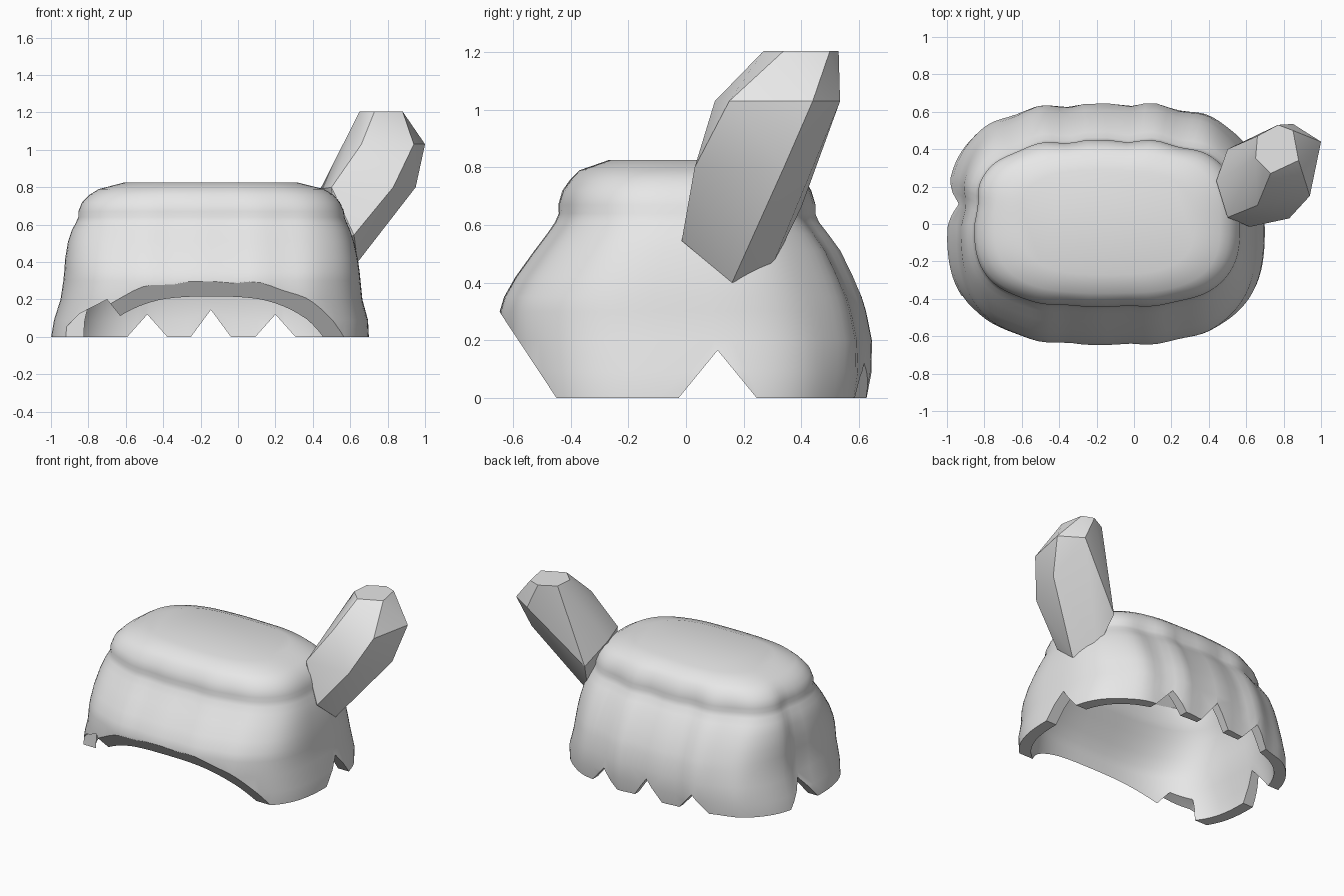
import bpy, bmesh, math
from mathutils import Vector

cube = bpy.data.objects.get("Cube")
if cube:
    bpy.data.objects.remove(cube, do_unlink=True)

# One flat grey for every part
grey = bpy.data.materials.new("light_grey")
grey.use_nodes = True
grey.diffuse_color = (0.8, 0.8, 0.8, 1)
grey.node_tree.nodes["Principled BSDF"].inputs["Base Color"].default_value = (0.8, 0.8, 0.8, 1)


def add_object(name, bm):
    bmesh.ops.recalc_face_normals(bm, faces=bm.faces[:])
    mesh = bpy.data.meshes.new(name)
    bm.to_mesh(mesh)
    bm.free()
    mesh.materials.append(grey)
    obj = bpy.data.objects.new(name, mesh)
    bpy.context.collection.objects.link(obj)
    return obj


def activate(obj):
    bpy.ops.object.select_all(action='DESELECT')
    obj.select_set(True)
    bpy.context.view_layer.objects.active = obj


SEGMENTS = 96
WALL_X, WALL_Y = 0.08, 0.052


def ring(bm, z, x0, x1, y0, y1, fold, inner=False):
    """Rounded-rectangle ring with soft vertical folds front and back."""
    cx, cy = (x0 + x1) / 2, (y0 + y1) / 2
    a = (x1 - x0) / 2 - (WALL_X if inner else 0)
    b = (y1 - y0) / 2 - (WALL_Y if inner else 0)
    verts = []
    for i in range(SEGMENTS):
        t = 2 * math.pi * i / SEGMENTS
        c, s = math.cos(t), math.sin(t)
        x = cx + a * math.copysign(abs(c) ** 0.68, c)
        y = cy + b * math.copysign(abs(s) ** 0.68, s)
        strength = 0.014 if s > 0 else 0.006
        y += math.copysign(strength, s) * fold * s * s * math.cos(2 * math.pi * (x + 0.2) / 0.3)
        if c < 0:
            x += 0.025 * fold * math.exp(-((y - 0.1) / 0.07) ** 2)
        verts.append(bm.verts.new((x, y, z)))
    return verts


# Hair shell: height, left/right extents, front/back extents, fold strength
profile = [
    (0.00, -1.00, 0.70, -0.62, 0.625, 0.6),
    (0.09, -0.985, 0.695, -0.635, 0.64, 0.8),
    (0.20, -0.95, 0.665, -0.645, 0.64, 1.0),
    (0.30, -0.935, 0.655, -0.645, 0.62, 1.0),
    (0.35, -0.93, 0.65, -0.63, 0.605, 1.0),
    (0.42, -0.925, 0.64, -0.59, 0.575, 1.0),
    (0.51, -0.91, 0.62, -0.525, 0.53, 1.0),
    (0.57, -0.89, 0.60, -0.48, 0.487, 0.9),
    (0.61, -0.868, 0.582, -0.453, 0.457, 0.8),
    (0.64, -0.855, 0.57, -0.44, 0.444, 0.8),
    (0.67, -0.855, 0.567, -0.442, 0.446, 0.7),
    (0.72, -0.835, 0.545, -0.428, 0.432, 0.5),
    (0.76, -0.795, 0.51, -0.40, 0.41, 0.3),
    (0.79, -0.745, 0.46, -0.37, 0.38, 0.1),
    (0.825, -0.61, 0.32, -0.27, 0.29, 0.0),
]
bm = bmesh.new()
inner = [ring(bm, *p[:5], 0, True) for p in profile[:9]]
inner.append(ring(bm, 0.70, *profile[11][1:5], 0, True))
inner.append(ring(bm, 0.755, *profile[13][1:5], 0, True))
outer = [ring(bm, *p) for p in profile]
loops = inner[::-1] + outer
for low, high in zip(loops, loops[1:]):
    for i in range(SEGMENTS):
        j = (i + 1) % SEGMENTS
        bm.faces.new((low[i], low[j], high[j], high[i]))
bm.faces.new(loops[0])
bm.faces.new(loops[-1])
hair_shell = add_object("hair_shell", bm)


def cut_prism(points, along_x, start, end):
    """Cut a prism out of the shell; points are (y, z) or (x, z)."""
    bm = bmesh.new()

    def place(p, d):
        return bm.verts.new((d, p[0], p[1]) if along_x else (p[0], d, p[1]))
    near = [place(p, start) for p in points]
    far = [place(p, end) for p in points]
    bm.faces.new(near)
    bm.faces.new(far[::-1])
    for i in range(len(points)):
        j = (i + 1) % len(points)
        bm.faces.new((near[j], near[i], far[i], far[j]))
    cutter = add_object("cutter", bm)
    cutter.hide_render = True
    mod = hair_shell.modifiers.new("cut", 'BOOLEAN')
    mod.operation = 'DIFFERENCE'
    mod.solver = 'EXACT'
    mod.object = cutter
    activate(hair_shell)
    bpy.ops.object.modifier_apply(modifier=mod.name)
    bpy.data.objects.remove(cutter, do_unlink=True)


def notch(centre, half, height, along_x, start, end):
    tri = [(centre - 2 * half, -height), (centre + 2 * half, -height), (centre, height)]
    cut_prism(tri, along_x, start, end)


# Sloping front opening, with its -x corner cut further back
cut_prism([(-0.417, -0.05), (-0.9, 0.68), (-0.9, -0.05)], True, -1.3, 1.1)
cut_prism([(-1.1, -0.05), (-1.1, 0.05), (-0.92, 0.05), (-0.845, 0.125),
           (-0.70, 0.2), (-0.5, -0.05)], False, -0.9, -0.385)
# Pointed notches on the back and through both sides
for centre, height in ((-0.485, 0.12), (-0.145, 0.145), (0.2, 0.12)):
    notch(centre, 0.107, height, False, 0.3, 0.9)
notch(0.11, 0.135, 0.165, True, -1.3, 1.1)
activate(hair_shell)
bpy.ops.object.shade_smooth_by_angle(angle=math.radians(30))

# Faceted side ponytail
corners = [
    (0.65, 0.35, 1.205), (0.73, 0.27, 1.205), (0.88, 0.34, 1.205),
    (0.85, 0.50, 1.205), (0.77, 0.53, 1.205), (0.66, 0.47, 1.205),
    (1.0, 0.44, 1.03), (0.94, 0.15, 1.03), (0.66, 0.10, 1.03),
    (0.85, 0.535, 1.03), (0.60, 0.44, 1.03),
    (0.95, 0.34, 0.80), (0.83, 0.03, 0.80), (0.50, 0.035, 0.80),
    (0.44, 0.23, 0.79), (0.50, 0.40, 0.66),
    (0.62, -0.015, 0.545), (0.52, 0.07, 0.485),
    (0.64, 0.16, 0.40), (0.55, 0.29, 0.435),
]
bm = bmesh.new()
for corner in corners:
    bm.verts.new(Vector(corner))
bmesh.ops.convex_hull(bm, input=bm.verts[:])
bmesh.ops.dissolve_limit(bm, angle_limit=math.radians(4), verts=bm.verts[:], edges=bm.edges[:])
ponytail = add_object("side_ponytail", bm)
activate(ponytail)
bpy.ops.object.shade_smooth_by_angle(angle=math.radians(28))
